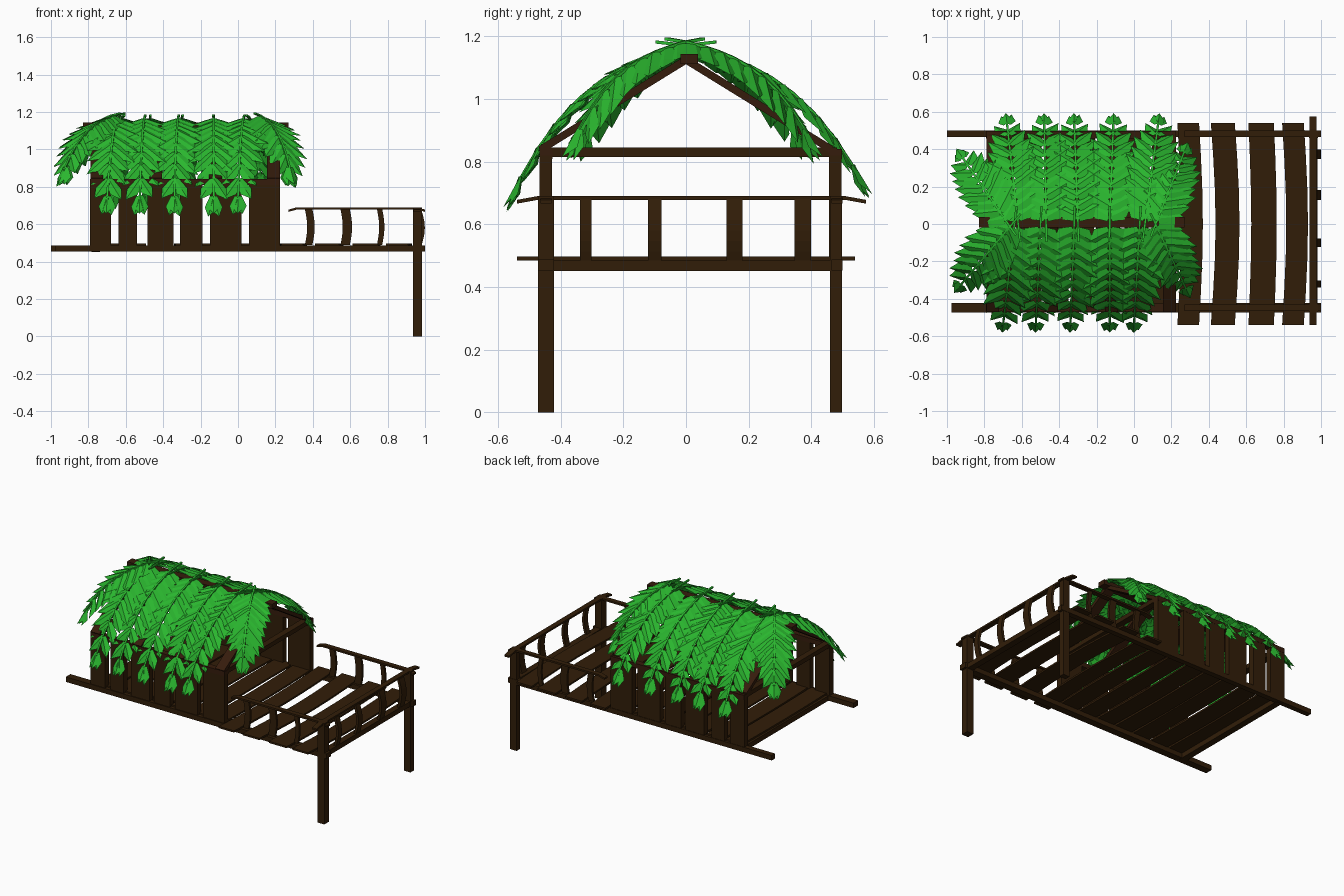
import bpy, bmesh, math, random
from mathutils import Vector as V

if "Cube" in bpy.data.objects:
    bpy.data.objects.remove(bpy.data.objects["Cube"])

random.seed(4)


def material(name, rgb):
    m = bpy.data.materials.new(name)
    m.diffuse_color = (*rgb, 1)
    m.use_nodes = True
    m.node_tree.nodes["Principled BSDF"].inputs["Base Color"].default_value = m.diffuse_color
    return m


WOOD = material("dark wood", (0.031, 0.0125, 0.0025))
ROOF_WOOD = material("reddish wood", (0.036, 0.0115, 0.0035))
GREEN = material("palm green", (0.023, 0.470, 0.028))


def finish(bm, name, mat):
    me = bpy.data.meshes.new(name)
    bm.to_mesh(me)
    bm.free()
    me.materials.append(mat)
    ob = bpy.data.objects.new(name, me)
    bpy.context.collection.objects.link(ob)
    return ob


def sweep(bm, pts, w, h):
    """Rectangular section with half-axes w and h swept along pts."""
    w, h = V(w), V(h)
    rings = [[bm.verts.new(V(p) + a * w + b * h)
              for a, b in ((-1, -1), (1, -1), (1, 1), (-1, 1))] for p in pts]
    faces = [bm.faces.new(rings[0]), bm.faces.new(rings[-1][::-1])]
    for r, s in zip(rings, rings[1:]):
        for i in range(4):
            j = (i + 1) % 4
            faces.append(bm.faces.new((r[i], s[i], s[j], r[j])))
    bmesh.ops.recalc_face_normals(bm, faces=faces)


def beam(name, a, b, w, h, mat=WOOD, bow=(0, 0, 0)):
    """Straight or bowed plank from a to b."""
    a, b, bow = V(a), V(b), V(bow)
    n = 6 if bow.length else 1
    pts = [a.lerp(b, i / n) + bow * math.sin(math.pi * i / n) for i in range(n + 1)]
    bm = bmesh.new()
    sweep(bm, pts, w, h)
    return finish(bm, name, mat)


# floor frame
FY, BY = -0.447, 0.482          # front and back side lines
beam("front_floor_beam", (-0.975, FY, .47), (1, FY, .47), (0, .025, 0), (0, 0, .017))
beam("back_floor_beam", (-1, BY, .47), (1, BY, .47), (0, .018, 0), (0, 0, .017))
for x in (-0.76, 0.96):
    beam("cross_beam", (x, FY, .468), (x, BY, .468), (.022, 0, 0), (0, 0, .017))
beam("front_post", (.96, FY, 0), (.96, FY, .69), (.025, 0, 0), (0, .025, 0))
beam("back_post", (.96, BY - .003, 0), (.96, BY - .003, .69), (.025, 0, 0), (0, .019, 0))

# deck planks, slightly bowed
for x, w, bow in ((.29, .058, .02), (.475, .064, .025), (.68, .068, .015), (.85, .058, .022)):
    beam("deck_plank", (x, -.54, .491), (x, .54, .491), (w, 0, 0), (0, 0, .006), bow=(bow, 0, 0))

# floor planks inside the hut
for i in range(7):
    x = -0.70 + i * .143
    beam("hut_floor_plank", (x, FY, .491), (x, BY, .491), (.064, 0, 0), (0, 0, .006),
         bow=(random.uniform(-.012, .012), 0, 0))


# railings
def rail(name, a, b, w):
    """Top rail whose two ends droop a little."""
    a, b = V(a), V(b)
    dip = V((0, 0, -.012))
    bm = bmesh.new()
    sweep(bm, [a + dip, a.lerp(b, .06), a.lerp(b, .94), b + dip], w, (0, 0, .006))
    return finish(bm, name, WOOD)


for side, y in (("front", FY), ("back", BY)):
    rail(side + "_rail", (.27, y, .684), (1.0, y, .684), (0, .017, 0))
    for x, w in ((.378, .02), (.573, .025), (.757, .014)):
        beam(side + "_baluster", (x, y, .49), (x, y, .68), (w, 0, 0), (0, .008, 0),
             bow=(.012, 0, 0))
rail("end_rail", (.957, -.54, .684), (.957, .575, .684), (.018, 0, 0))
for y, w in ((-.32, .019), (-.10, .022), (.155, .026), (.373, .026)):
    beam("end_baluster", (.97, y, .48), (.97, y, .68), (.009, 0, 0), (0, w, 0),
         bow=(.02, 0, 0))

# hut walls of upright planks, with wall plates
WALL = ((-.79, -.68), (-.64, -.54), (-.485, -.345), (-.31, -.19), (-.15, .02), (.06, .225))
for side, y in (("front", FY), ("back", BY - .005)):
    for x0, x1 in WALL:
        x = (x0 + x1) / 2
        beam(side + "_wall_plank", (x, y, .46), (x, y, .82), ((x1 - x0) / 2, 0, 0), (0, .02, 0))
    beam(side + "_wall_plate", (-.79, y, .825), (.225, y, .825), (0, .021, 0), (0, 0, .016), ROOF_WOOD)
for x in (-.765, .2):
    beam("tie_beam", (x, FY, .83), (x, BY, .83), (.022, 0, 0), (0, 0, .015))

# roof frame
beam("ridge_beam", (-.83, .01, 1.127), (.27, .01, 1.127), (0, .028, 0), (0, 0, .016), ROOF_WOOD)
for x in (-.755, -.44, -.12, .19):
    for s in (-1, 1):
        beam("rafter", (x, s * .465, .838), (x, 0, 1.125), (.034, 0, 0),
             V((0, s * .29, .465)).normalized() * .012, ROOF_WOOD)


# palm fronds
def frond(base, tip, drop, width, pairs=9, droop=.14):
    """Arched rib with folded leaflets hanging on both sides."""
    base, tip = V(base), V(tip)
    run = V((tip.x - base.x, tip.y - base.y, 0))
    side = run.normalized().cross(V((0, 0, 1)))

    def at(t):
        u = max(t, 0)
        return base + run * t - V((0, 0, drop * (.36 * u + .64 * u ** 3)))

    bm = bmesh.new()
    sweep(bm, [at(-.2) + V((0, 0, .012))] + [at(i / 8) for i in range(9)],
          side * .006, (0, 0, .005))
    for k in range(pairs + 1):
        t = .05 + .93 * k / pairs
        p = at(t)
        tan = (at(t + .02) - at(t - .02)).normalized()
        nor = side.cross(tan).normalized()
        if nor.z < 0:
            nor = -nor
        ang = math.radians(60 - 34 * t ** 1.5)
        size = width * (.62 + .52 * math.sin(math.pi * min(1, t * .9 + .08)))
        for s in ((-1, 1) if k < pairs else (-.5, .5, 0)):
            if s:
                d = (side * s * math.sin(ang) + tan * math.cos(ang) - nor * droop).normalized()
                length = size * random.uniform(.92, 1.08)
            else:
                d, length = tan, width * .65       # end leaflet
            across = d.cross(nor).normalized()
            lift = nor * random.uniform(0, .006)
            hw = .046 - .014 * t
            spine = [bm.verts.new(p + d * length * f + lift) for f in (0, .55, 1)]
            for e in (-1, 1):
                root = bm.verts.new(p + across * e * hw * .6 - nor * .004)
                mid = bm.verts.new(p + d * length * .55 + across * e * hw - nor * .012)
                for f in ((spine[0], spine[1], mid, root), (spine[1], spine[2], mid)):
                    face = bm.faces.new(f)
                    face.normal_update()
                    if face.normal.dot(nor) < 0:
                        face.normal_flip()
    return finish(bm, "palm_frond", GREEN)


# rows down each slope: (base x, tip x)
for bx, tx in ((-.64, -.70), (-.50, -.525), (-.32, -.34), (-.13, -.13), (.03, .0)):
    frond((bx, -.01, 1.17), (tx, -.54, 0), .44, .165)
for bx, tx in ((-.62, -.68), (-.47, -.48), (-.30, -.32), (-.13, -.11), (.06, .13)):
    frond((bx, .01, 1.17), (tx, .545, 0), .40, .165)
# splayed fronds at the gable ends
for bx, tx, ty in ((-.66, -.93, -.33), (-.68, -.92, .36), (.12, .28, -.35), (.12, .27, .39)):
    frond((bx, math.copysign(.01, ty), 1.18), (tx, ty, 0), .29, .165, 8, .22)
